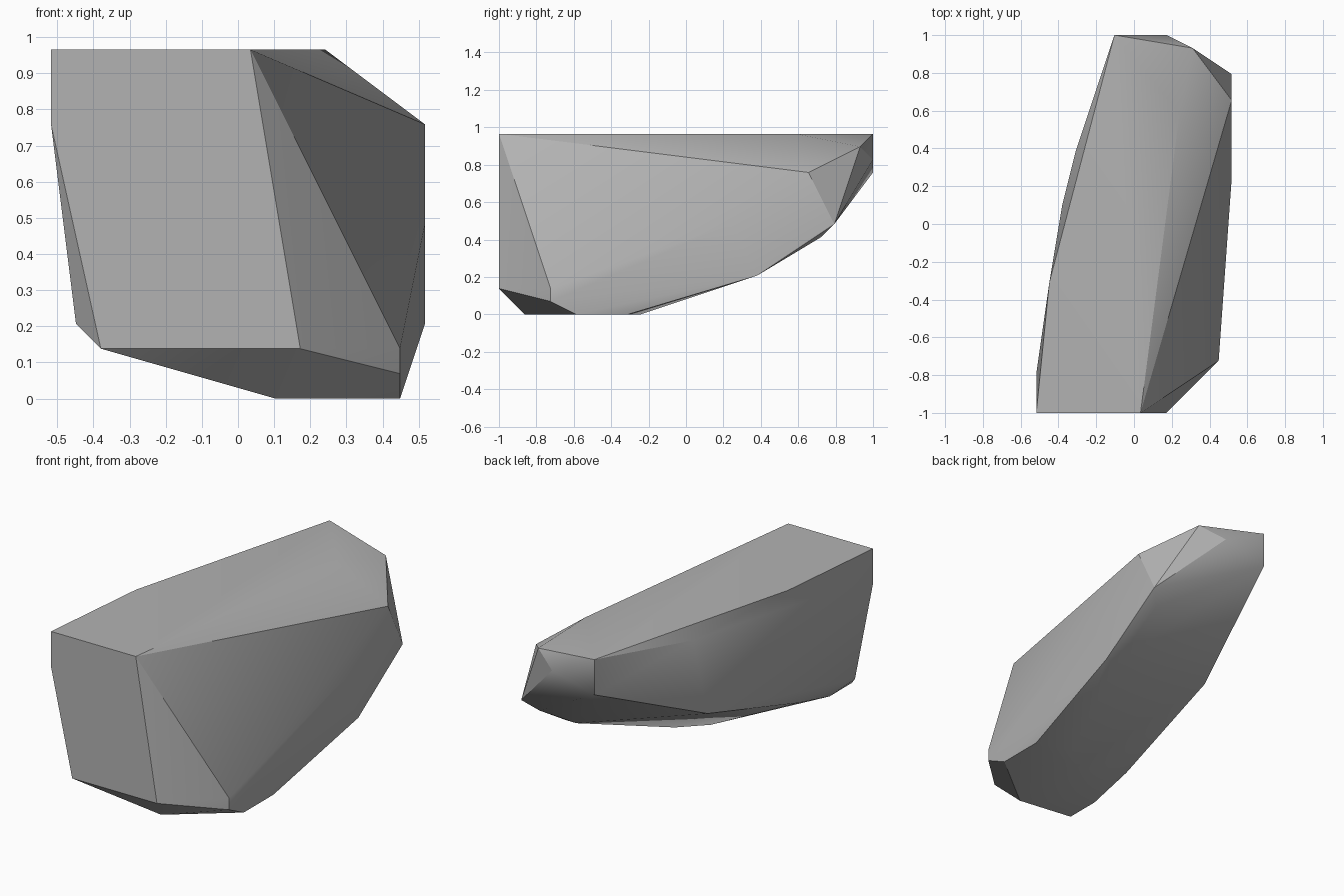
import bpy
import bmesh
import math
from mathutils import Vector

# Remove the default cube only
default_cube = bpy.data.objects.get("Cube")
if default_cube:
    bpy.data.objects.remove(default_cube, do_unlink=True)

# The stone is chiselled on a coarse lattice: 15 wide, 29 long, 14 high
WIDTH, LENGTH = 15, 29
CELL = 2.0 / LENGTH


def lattice_point(i, j, k):
    """Turn lattice steps into a centred position standing on the floor."""
    return Vector((i - WIDTH / 2, j - LENGTH / 2, k)) * CELL


def make_material(name, colour):
    material = bpy.data.materials.new(name)
    material.use_nodes = True
    material.diffuse_color = colour
    shader = material.node_tree.nodes["Principled BSDF"]
    shader.inputs["Base Color"].default_value = colour
    shader.inputs["Roughness"].default_value = 0.8
    return material


# Corner groups that the faceted stone is stretched around
front_face = [(0, 0, 14), (8, 0, 14), (10, 0, 2), (2, 0, 2), (0, 0, 11)]
top_rim = [(1, 10, 14), (6, 29, 14), (11, 23, 14)]
back_tip = [(6, 29, 11), (10, 29, 12), (12, 28, 13)]
low_x_side = [(0, 3, 12), (2, 16, 13), (3, 20, 13), (3, 18, 6),
              (2, 7, 3), (1, 1, 3), (2, 3, 2)]
high_x_side = [(14, 4, 2), (14, 4, 1), (15, 18, 7), (15, 24, 11),
               (15, 26, 7), (15, 20, 3)]
underside = [(9, 2, 0), (14, 6, 0), (14, 10, 0), (11, 11, 0), (9, 9, 0),
             (14, 20, 3), (14, 25, 6)]

# Wrap a convex skin around all the corners
bm = bmesh.new()
for group in (front_face, top_rim, back_tip, low_x_side, high_x_side, underside):
    for corner in group:
        bm.verts.new(lattice_point(*corner))
hull = bmesh.ops.convex_hull(bm, input=bm.verts[:], use_existing_faces=False)
loose = {g for g in hull["geom_interior"] + hull["geom_unused"]
         if isinstance(g, bmesh.types.BMVert)}
bmesh.ops.delete(bm, geom=list(loose), context="VERTS")
bmesh.ops.recalc_face_normals(bm, faces=bm.faces[:])

mesh = bpy.data.meshes.new("boulder")
bm.to_mesh(mesh)
bm.free()

boulder = bpy.data.objects.new("boulder", mesh)
bpy.context.collection.objects.link(boulder)
mesh.materials.append(make_material("stone grey", (0.45, 0.45, 0.45, 1.0)))

# Soft shading over the shallow facets, crisp at the real edges
bpy.ops.object.select_all(action="DESELECT")
boulder.select_set(True)
bpy.context.view_layer.objects.active = boulder
bpy.ops.object.shade_smooth_by_angle(angle=math.radians(30))
